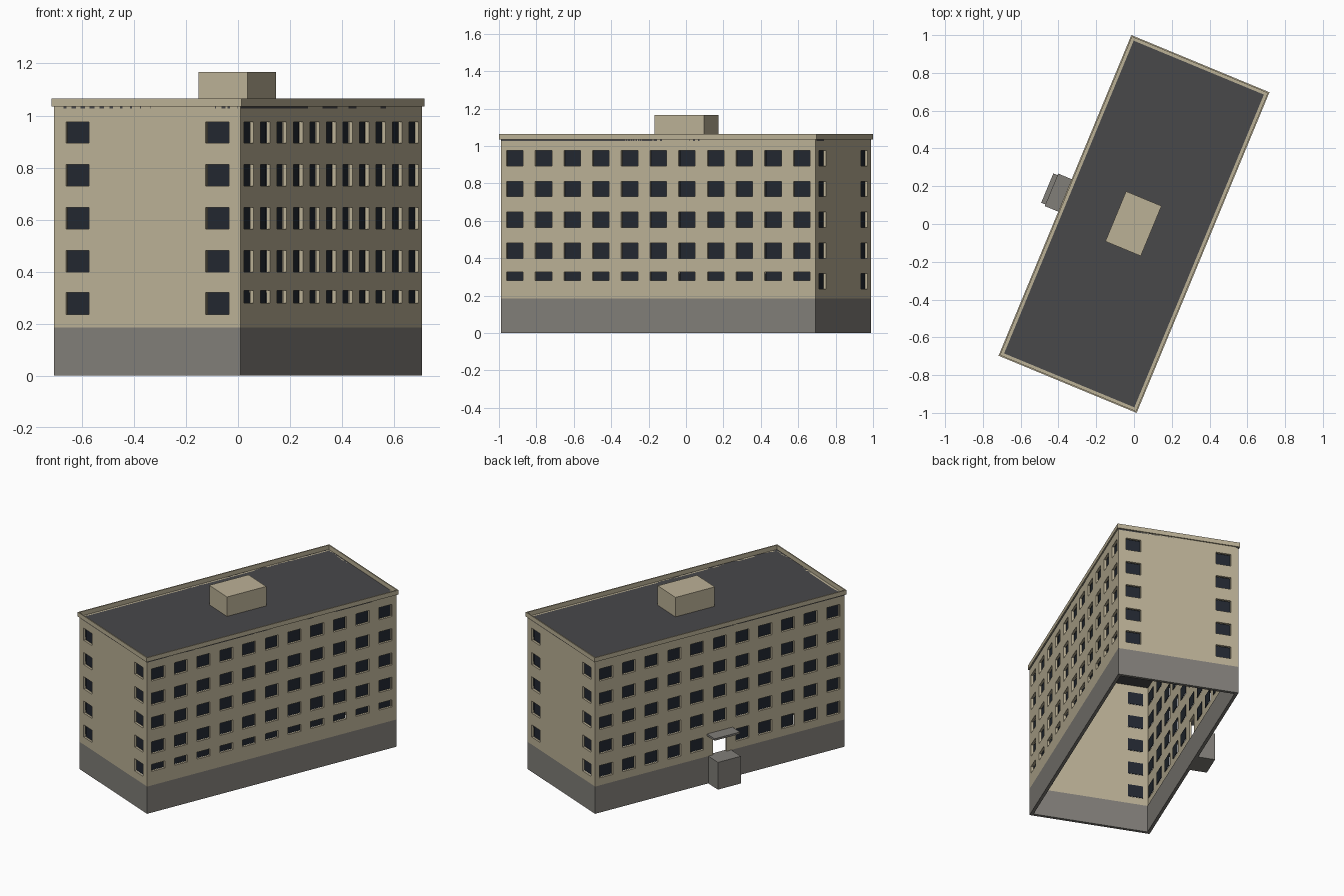
import bpy, bmesh, math
from mathutils import Matrix

if "Cube" in bpy.data.objects:
    bpy.data.objects.remove(bpy.data.objects["Cube"])

A, B = 0.388, 0.911            # half width, half length of the block
BASE, TOP, RIM = 0.185, 1.035, 1.065
T = 0.015                      # wall thickness
TURN = Matrix.Rotation(math.radians(-22.5), 4, 'Z')


def material(name, rgb):
    m = bpy.data.materials.new(name)
    m.diffuse_color = (*rgb, 1)
    m.use_nodes = True
    m.node_tree.nodes["Principled BSDF"].inputs["Base Color"].default_value = m.diffuse_color
    return m


BEIGE = material("beige_render", (0.50, 0.44, 0.305))
GREY = material("grey_plinth", (0.22, 0.21, 0.19))
DARK = material("dark_roofing", (0.065, 0.065, 0.068))
GLASS = material("dark_glass", (0.016, 0.021, 0.03))


def finish(name, bm, mat, matrix=TURN):
    me = bpy.data.meshes.new(name)
    bm.to_mesh(me)
    bm.free()
    me.materials.append(mat)
    ob = bpy.data.objects.new(name, me)
    ob.matrix_world = matrix
    bpy.context.collection.objects.link(ob)
    return ob


def add_box(bm, x0, x1, y0, y1, z0, z1):
    m = Matrix.Translation(((x0 + x1) / 2, (y0 + y1) / 2, (z0 + z1) / 2))
    bmesh.ops.create_cube(bm, size=1, matrix=m @ Matrix.Diagonal((x1 - x0, y1 - y0, z1 - z0, 1)))


def box(name, mat, *ext):
    bm = bmesh.new()
    add_box(bm, *ext)
    return finish(name, bm, mat)


def ring(name, mat, a, b, t, z0, z1):
    """Mitred rectangular frame, outer half sizes a, b and thickness t."""
    bm = bmesh.new()
    loops = []
    for z, o in ((z0, 0), (z1, 0), (z1, t), (z0, t)):
        loops.append([bm.verts.new((sx * (a - o), sy * (b - o), z))
                      for sx, sy in ((-1, -1), (1, -1), (1, 1), (-1, 1))])
    for k in range(4):
        p, q = loops[k], loops[(k + 1) % 4]
        for i in range(4):
            j = (i + 1) % 4
            bm.faces.new((p[i], p[j], q[j], q[i]))
    return finish(name, bm, mat)


def wall(side, turns, half, dist, columns, lowest, door=None):
    """Wall facing -y in its own frame, with window openings and recessed panes."""
    rows = [(0.729 + 0.165 * k, 0.811 + 0.165 * k) for k in (1, 0, -1, -2)] + [lowest]
    W = 0.048
    wins = [(u - W, u + W, z0, z1) for u in columns for z0, z1 in rows
            if not (door and abs(u) < 0.01 and (z0, z1) == lowest)]
    holes = wins + ([door] if door else [])
    us = sorted({round(v, 4) for h in holes for v in h[:2]} | {-half, half})
    zs = sorted({round(v, 4) for h in holes for v in h[2:]} | {BASE, TOP})
    bm = bmesh.new()
    grid = [[bm.verts.new((u, -dist, z)) for z in zs] for u in us]
    for i in range(len(us) - 1):
        for j in range(len(zs) - 1):
            cu, cz = (us[i] + us[i + 1]) / 2, (zs[j] + zs[j + 1]) / 2
            if not any(h[0] < cu < h[1] and h[2] < cz < h[3] for h in holes):
                bm.faces.new((grid[i][j], grid[i + 1][j], grid[i + 1][j + 1], grid[i][j + 1]))
    matrix = TURN @ Matrix.Rotation(turns * math.pi / 2, 4, 'Z')
    ob = finish("wall_" + side, bm, BEIGE, matrix)
    mod = ob.modifiers.new("thickness", 'SOLIDIFY')
    mod.thickness, mod.offset = T, -1
    # panes hang just behind the openings
    bm = bmesh.new()
    for u0, u1, z0, z1 in wins:
        add_box(bm, u0, u1, -dist + T + 0.001, -dist + T + 0.004, z0, z1)
    finish("windows_" + side, bm, GLASS, matrix)


long_cols = [0.166 * k for k in range(-5, 6)]
end_cols = [-0.291, 0.291]
full, short = (0.236, 0.319), (0.28, 0.327)

# four walls
wall("front", 0, A - T, B, end_cols, full)
wall("right", 1, B, A, long_cols, short)
wall("back", 2, A - T, B, end_cols, full)
wall("left", 3, B, A, long_cols, full, door=(-0.05, 0.05, BASE, 0.325))

# plinth, roof, parapet and roof housing
ring("plinth", GREY, A, B, 0.02, 0, BASE)
box("roof", DARK, -A, A, -B, B, TOP - 0.008, TOP)
ring("parapet", BEIGE, A + 0.0077, B + 0.0077, 0.0077, TOP, RIM)
box("roof_housing", BEIGE, -0.105, 0.098, -0.143, 0.144, TOP, 1.167)

# entrance on the left side
box("entrance_stoop", GREY, -0.497, -A, -0.084, 0.084, 0, BASE)
box("entrance_canopy", GREY, -0.473, -A, -0.093, 0.093, 0.325, 0.338)
